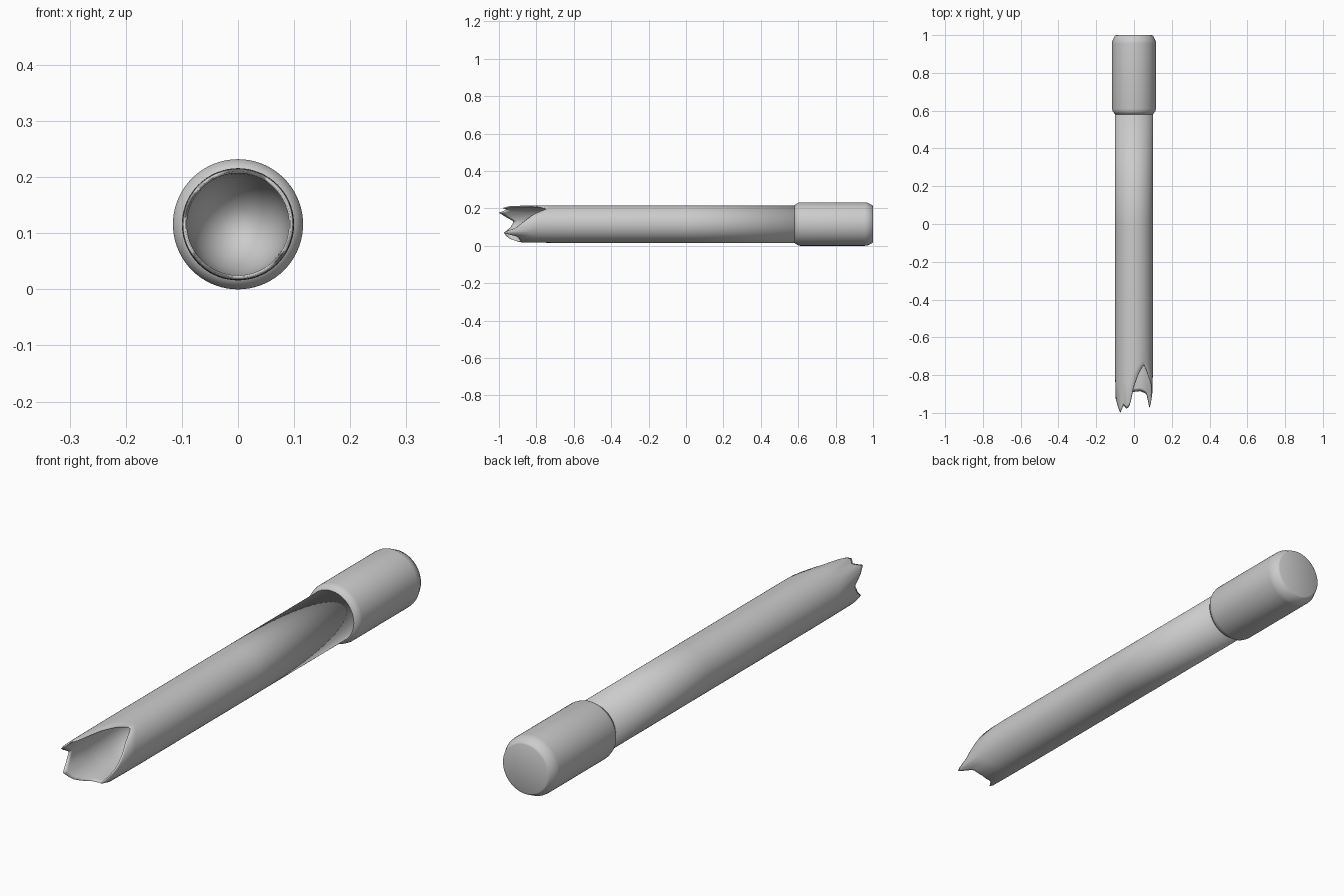
import bpy, bmesh, math

if "Cube" in bpy.data.objects:
    bpy.data.objects.remove(bpy.data.objects["Cube"])

SEG = 72
ZC = 0.116          # height of the tube axis

# broken rim: (angle in degrees from +x towards +z, y of the edge)
RIM = [(-29, -0.98), (-12, -0.91), (5, -0.875), (32, -0.82), (57, -0.745),
       (74, -0.79), (90, -0.86), (103, -0.96), (114, -0.98), (126, -0.96),
       (140, -1.0), (154, -0.97), (172, -0.92), (192, -0.94), (210, -0.975),
       (235, -0.945), (262, -0.89), (290, -0.885), (314, -0.9), (331, -0.98)]


def rim_y(deg):
    if deg > 331:
        deg -= 360
    for (a0, y0), (a1, y1) in zip(RIM, RIM[1:]):
        if a0 <= deg <= a1:
            return y0 + (y1 - y0) * (deg - a0) / (a1 - a0)
    return -0.98


def lathe(name, rings):
    """Skin rings (radius, y or function of angle); radius 0 closes with a point."""
    bm = bmesh.new()
    loops = []
    for r, y in rings:
        if r == 0:
            loops.append([bm.verts.new((0, y, ZC))])
            continue
        loop = []
        for i in range(SEG):
            deg = 360 * i / SEG
            a = math.radians(deg)
            yy = y(deg) if callable(y) else y
            loop.append(bm.verts.new((r * math.cos(a), yy, ZC + r * math.sin(a))))
        loops.append(loop)
    for A, B in zip(loops, loops[1:]):
        for i in range(SEG):
            j = (i + 1) % SEG
            if len(A) == 1:
                bm.faces.new((A[0], B[j], B[i]))
            elif len(B) == 1:
                bm.faces.new((A[i], A[j], B[0]))
            else:
                bm.faces.new((A[i], A[j], B[j], B[i]))
    bmesh.ops.recalc_face_normals(bm, faces=bm.faces)
    for f in bm.faces:
        f.smooth = True
    me = bpy.data.meshes.new(name)
    bm.to_mesh(me)
    bm.free()
    ob = bpy.data.objects.new(name, me)
    bpy.context.collection.objects.link(ob)
    return ob


def between(t, end):
    """Ring height part-way from the broken rim to a straight ring."""
    return lambda d: rim_y(d) + (end - rim_y(d)) * t


# hollow tube with splintered open end; inside closes in a rounded bowl
lathe("broken_tube", [
    (0, -0.56), (0.03, -0.57), (0.06, -0.6), (0.08, -0.65), (0.088, -0.7),
    (0.09, between(0.5, -0.7)), (0.091, between(0.1, -0.7)),
    (0.094, rim_y),
    (0.0985, between(0.06, -0.7)), (0.0995, between(0.5, -0.7)),
    (0.1, -0.7), (0.1, 0.0), (0.1, 0.59), (0, 0.59)])

# thicker end cap with bevelled edges
lathe("end_cap", [
    (0, 0.578), (0.099, 0.578), (0.113, 0.597), (0.116, 0.61),
    (0.116, 0.955), (0.115, 0.968), (0.101, 0.997), (0.095, 1.0), (0, 1.0)])
